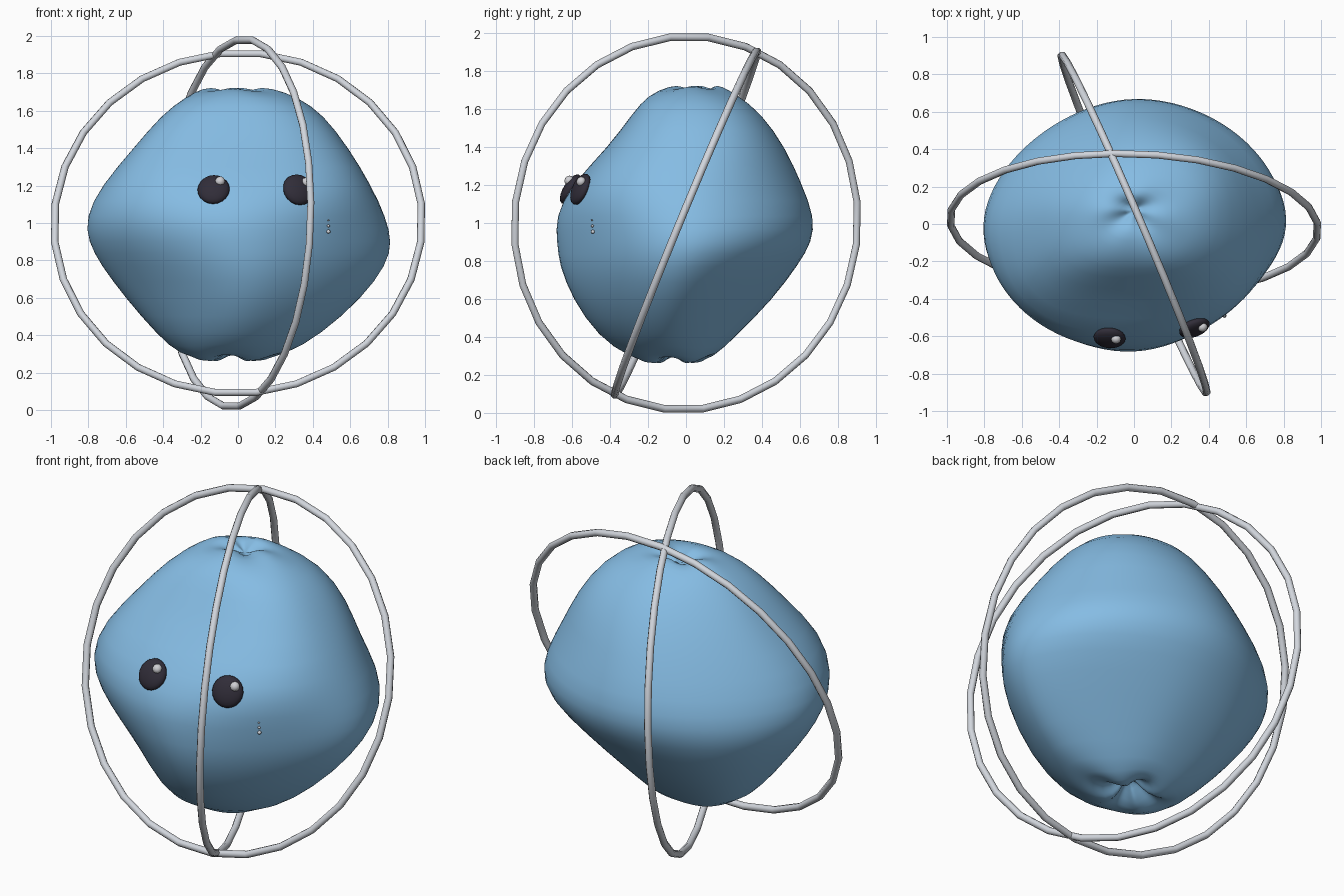
import bpy, bmesh, math
from mathutils import Vector, Matrix
from mathutils.bvhtree import BVHTree

if "Cube" in bpy.data.objects:
    bpy.data.objects.remove(bpy.data.objects["Cube"])


def material(name, rgb):
    m = bpy.data.materials.new(name)
    m.diffuse_color = (*rgb, 1)
    m.use_nodes = True
    m.node_tree.nodes["Principled BSDF"].inputs["Base Color"].default_value = m.diffuse_color
    return m


BLUE = material("soft blue", (0.237, 0.505, 0.775))
GREY = material("light grey", (0.64, 0.67, 0.72))
DARK = material("near black", (0.03, 0.026, 0.04))
SHINE = material("shine grey", (0.62, 0.62, 0.65))


def finish(name, bm, mat):
    bmesh.ops.recalc_face_normals(bm, faces=bm.faces)
    me = bpy.data.meshes.new(name)
    bm.to_mesh(me)
    bm.free()
    me.materials.append(mat)
    me.polygons.foreach_set("use_smooth", [True] * len(me.polygons))
    ob = bpy.data.objects.new(name, me)
    bpy.context.collection.objects.link(ob)
    return ob


# Cross-sections of the body: z, left, right, front, back, fold depth
LEVELS = [
    (0.36, -0.04, 0.02, -0.08, -0.03, 0),
    (0.32, -0.09, 0.05, -0.12, 0.01, 0.025),
    (0.27, -0.18, 0.11, -0.20, 0.06, 0.02),
    (0.285, -0.30, 0.24, -0.29, 0.14, 0.01),
    (0.40, -0.43, 0.45, -0.47, 0.26, 0),
    (0.60, -0.61, 0.69, -0.62, 0.465, 0),
    (0.78, -0.75, 0.82, -0.69, 0.60, 0),
    (0.90, -0.815, 0.84, -0.695, 0.675, 0),
    (1.03, -0.83, 0.805, -0.70, 0.69, 0),
    (1.20, -0.74, 0.72, -0.61, 0.625, 0),
    (1.40, -0.56, 0.595, -0.41, 0.53, 0),
    (1.58, -0.41, 0.46, -0.28, 0.40, 0),
    (1.675, -0.28, 0.32, -0.20, 0.27, 0),
    (1.72, -0.18, 0.17, -0.08, 0.18, 0.005),
    (1.71, -0.10, 0.08, -0.01, 0.14, 0.014),
    (1.67, -0.04, 0.03, 0.04, 0.10, 0.01),
]
SEG = 48
# Fullness of each quarter by height: z, front left, front right, back right, back left
FULLNESS = [
    (0.29, 2.0, 2.0, 2.0, 2.2),
    (0.40, 1.65, 1.6, 1.5, 3.5),
    (0.60, 1.38, 1.4, 1.41, 2.7),
    (0.78, 1.55, 1.4, 1.7, 2.1),
    (0.90, 1.8, 1.5, 1.9, 1.8),
    (1.03, 2.0, 1.68, 1.97, 1.62),
    (1.20, 2.6, 2.45, 1.85, 1.55),
    (1.40, 4.0, 2.6, 2.1, 1.55),
    (1.58, 4.0, 2.6, 2.4, 1.52),
    (1.71, 2.2, 2.0, 2.0, 2.0),
]


def fullness(z, quarter):
    z = min(max(z, FULLNESS[0][0]), FULLNESS[-1][0])
    for a, b in zip(FULLNESS, FULLNESS[1:]):
        if z <= b[0]:
            f = (z - a[0]) / (b[0] - a[0])
            return a[quarter] + f * (b[quarter] - a[quarter])


def section_point(level, t):
    z, xl, xr, yf, yb, fold = level
    cx, cy = (xl + xr) / 2, (yf + yb) / 2
    c, s = math.cos(t), math.sin(t)
    quarter = (3 if c > 0 else 4) if s > 0 else (2 if c > 0 else 1)
    p = fullness(z, quarter)
    k = (abs(c) ** p + abs(s) ** p) ** (-1 / p)
    wave = math.cos(4 * t + 0.6)
    k *= 1 + 5 * fold * wave
    return (cx + c * k * (xr - xl) / 2, cy + s * k * (yb - yf) / 2, z + fold * wave)


# Body with pinched folds at top and bottom
bm = bmesh.new()
rings = [[bm.verts.new(section_point(l, 2 * math.pi * i / SEG)) for i in range(SEG)]
         for l in LEVELS]
for a, b in zip(rings, rings[1:]):
    for i in range(SEG):
        j = (i + 1) % SEG
        bm.faces.new((a[i], a[j], b[j], b[i]))
# soften the ridges between quarters
belt = [v for r in rings[4:12] for v in r]
for _ in range(2):
    moved = {}
    for r in rings[4:12]:
        for i, v in enumerate(r):
            moved[v] = v.co * 0.5 + (r[i - 1].co + r[(i + 1) % SEG].co) * 0.25
    for v in belt:
        v.co = moved[v]
bm.faces.new(rings[0])
bm.faces.new(rings[-1])
body = finish("body", bm, BLUE)
body.modifiers.new("smooth", "SUBSURF").levels = 1
body.modifiers["smooth"].render_levels = 1


# Two crossing hoops around the body
def hoop(name, rotation):
    bm = bmesh.new()
    n, m, R, r = 28, 8, 0.985, 0.02
    loops = []
    for i in range(n):
        a = 2 * math.pi * (i + 0.5) / n
        loops.append([])
        for k in range(m):
            b = 2 * math.pi * k / m
            d = R + r * math.cos(b)
            v = rotation @ Vector((d * math.cos(a), r * math.sin(b), d * math.sin(a)))
            loops[-1].append(bm.verts.new(v + Vector((0, 0, 1))))
    for i in range(n):
        a, b = loops[i], loops[(i + 1) % n]
        for k in range(m):
            bm.faces.new((a[k], a[(k + 1) % m], b[(k + 1) % m], b[k]))
    return finish(name, bm, GREY)


def turn(deg, axis):
    return Matrix.Rotation(math.radians(deg), 3, axis)


hoop("tilted_hoop", turn(-2, "Z") @ turn(-22.4, "X"))
hoop("upright_hoop", turn(-2.2, Vector((0.39, -0.92, 0))) @ turn(-66.8, "Z"))


# Eyes and spots sit on the front surface of the body
def ball(name, pos, normal, size, mat, seg=20):
    bm = bmesh.new()
    rot = Vector(normal).to_track_quat("Z", "Y").to_matrix().to_4x4()
    bmesh.ops.create_uvsphere(bm, u_segments=seg, v_segments=seg // 2, radius=1,
                              matrix=Matrix.Translation(pos) @ rot @ Matrix.Diagonal((*size, 1)))
    return finish(name, bm, mat)


bpy.context.view_layer.update()
surface = BVHTree.FromObject(body, bpy.context.evaluated_depsgraph_get())


def on_front(x, z):
    pos, normal, _, _ = surface.ray_cast(Vector((x, -2, z)), Vector((0, 1, 0)))
    return pos, normal


for side, x in (("left", -0.13), ("right", 0.32)):
    pos, normal = on_front(x, 1.175)
    ball(side + "_eye", pos + normal * 0.008, normal, (0.086, 0.088, 0.036), DARK)
    pos, normal = on_front(x + 0.035, 1.205)
    ball(side + "_eye_shine", pos + normal * 0.035, normal, (0.027, 0.027, 0.024), SHINE, 12)

# Three tiny spots on the cheek
for i, z in enumerate((0.955, 0.985, 1.015)):
    pos, normal = on_front(0.48, z)
    ball("cheek_spot_%d" % (i + 1), pos + normal * 0.006, normal,
         (0.011 - 0.003 * i,) * 3, GREY, 8)
